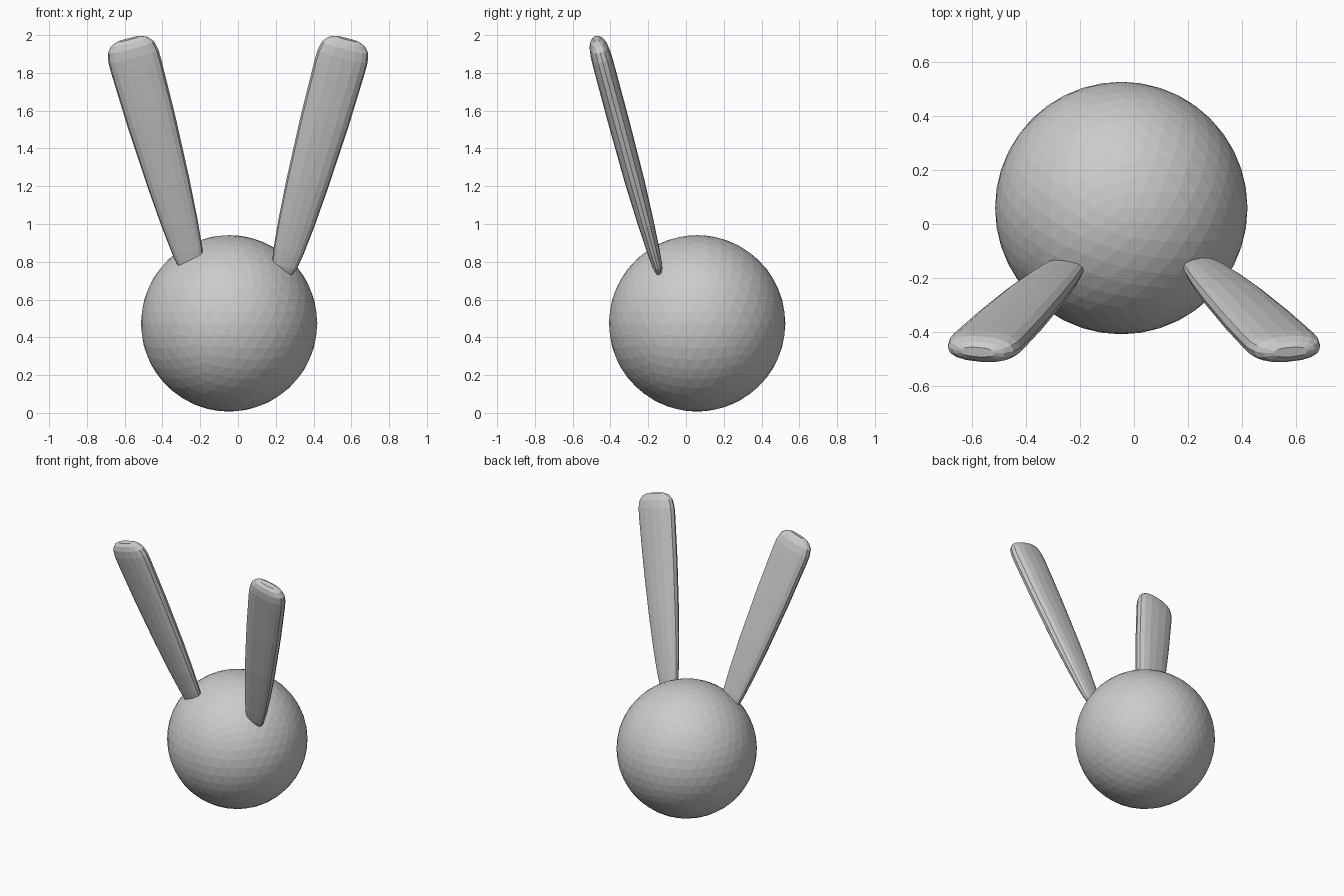
import bpy, bmesh, math
from mathutils import Matrix, Vector

if "Cube" in bpy.data.objects:
    bpy.data.objects.remove(bpy.data.objects["Cube"])

# Head: faceted ball, slightly off centre
bpy.ops.mesh.primitive_ico_sphere_add(subdivisions=4, radius=0.467,
                                      location=(-0.047, 0.059, 0.474))
bpy.context.object.name = "head"

# Ear sections: distance below the tip, half width, half thickness
SECTIONS = [(-0.015, 0.065, 0.018), (0.0, 0.10, 0.036), (0.03, 0.126, 0.049),
            (0.08, 0.137, 0.055), (0.14, 0.138, 0.056), (0.45, 0.130, 0.056),
            (0.80, 0.113, 0.052), (1.03, 0.097, 0.043), (1.19, 0.081, 0.034),
            (1.27, 0.068, 0.027), (1.31, 0.050, 0.018)]
SIDES = 16


def power(v, e):
    return math.copysign(abs(v) ** e, v)


def make_ear(name, side):
    bm = bmesh.new()
    rings = []
    for t, w, d in SECTIONS:
        ring = []
        for i in range(SIDES):
            a = 2 * math.pi * i / SIDES
            ring.append(bm.verts.new((w * power(math.cos(a), 0.85),
                                      d * power(math.sin(a), 0.85), -t)))
        rings.append(ring)
    for r, s in zip(rings, rings[1:]):
        for i in range(SIDES):
            j = (i + 1) % SIDES
            bm.faces.new((r[i], s[i], s[j], r[j]))
    bm.faces.new(rings[0])
    bm.faces.new(rings[-1])
    # Lean outward and forward from the tip position
    turn = (Matrix.Rotation(math.radians(15), 4, 'X')
            @ Matrix.Rotation(math.radians(15), 4, 'Y'))
    place = Matrix.Translation(Vector((0.575, -0.47, 1.965))) @ turn
    bm.transform(Matrix.Diagonal((side, 1, 1, 1)) @ place)
    bmesh.ops.recalc_face_normals(bm, faces=bm.faces)
    mesh = bpy.data.meshes.new(name)
    bm.to_mesh(mesh)
    bm.free()
    bpy.context.collection.objects.link(bpy.data.objects.new(name, mesh))


# Pair of mirrored ears
make_ear("ear_right", 1)
make_ear("ear_left", -1)
